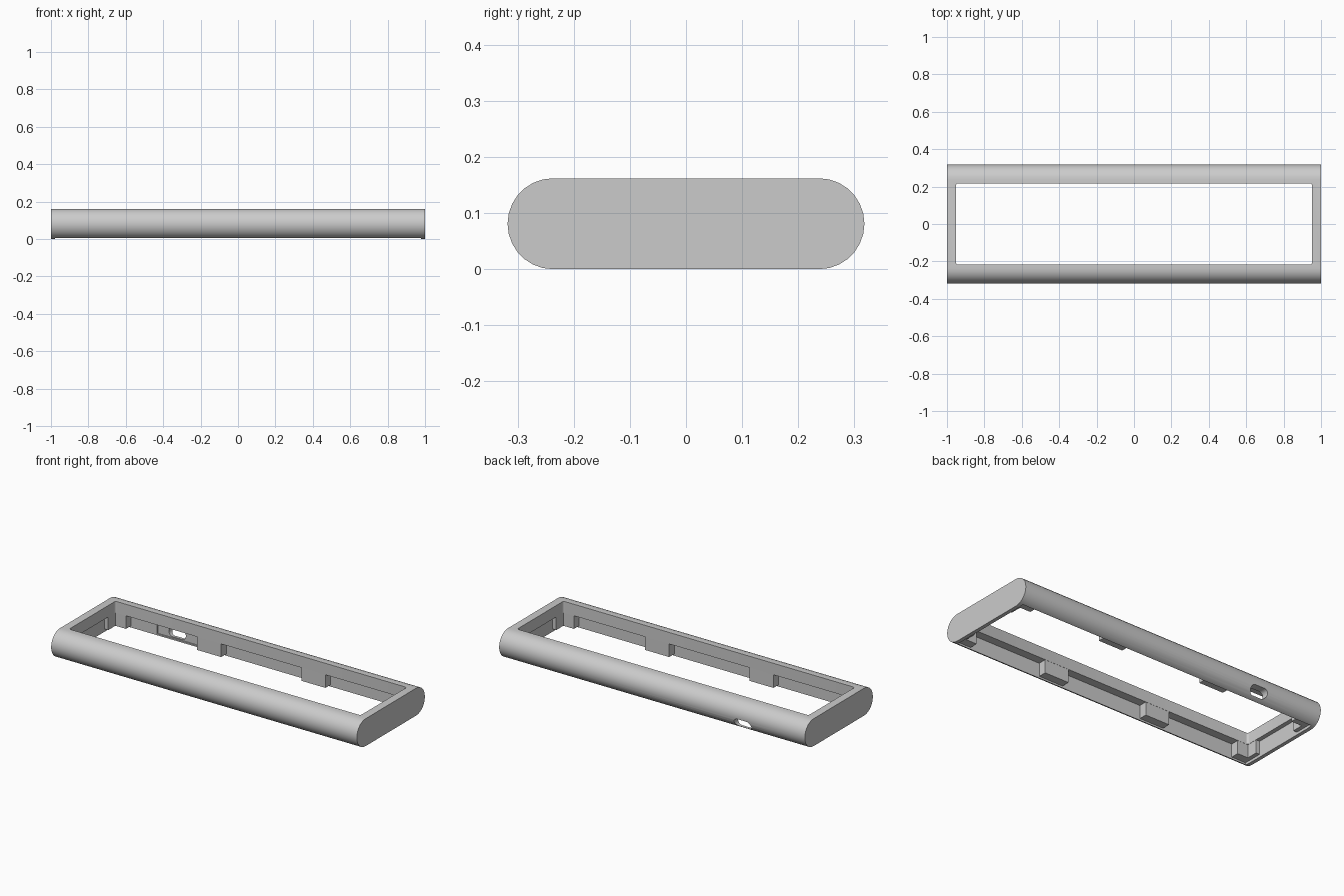
import bpy, bmesh
from math import sin, cos, pi

default = bpy.data.objects.get("Cube")
if default:
    bpy.data.objects.remove(default)

# Colour
grey = bpy.data.materials.new("plain grey")
grey.use_nodes = True
colour = (0.6, 0.6, 0.6, 1)
grey.diffuse_color = colour
grey.node_tree.nodes["Principled BSDF"].inputs["Base Color"].default_value = colour

R = 0.081            # radius of the rounded long edges
HALF_Y = 0.318       # half depth of the frame
OPEN_X, OPEN_Y = 0.953, 0.216
POCKET_X, POCKET_Y = 0.978, 0.265
LEDGE_Z = 0.094


def make_object(name, bm):
    bmesh.ops.recalc_face_normals(bm, faces=bm.faces)
    mesh = bpy.data.meshes.new(name)
    bm.to_mesh(mesh)
    bm.free()
    mesh.materials.append(grey)
    obj = bpy.data.objects.new(name, mesh)
    bpy.context.collection.objects.link(obj)
    return obj


def prism(name, outline, offset):
    """Extrude a closed outline of points along an offset."""
    bm = bmesh.new()
    face = bm.faces.new([bm.verts.new(p) for p in outline])
    out = bmesh.ops.extrude_face_region(bm, geom=[face])
    moved = [v for v in out["geom"] if isinstance(v, bmesh.types.BMVert)]
    bmesh.ops.translate(bm, verts=moved, vec=offset)
    return make_object(name, bm)


def box(name, x0, x1, y0, y1, z0, z1):
    outline = [(x0, y0, z0), (x1, y0, z0), (x1, y1, z0), (x0, y1, z0)]
    return prism(name, outline, (0, 0, z1 - z0))


def round_outline(half_a, half_b, radius, steps):
    """Corner-rounded rectangle as pairs of coordinates."""
    pts = []
    for q, (sa, sb) in enumerate([(1, 1), (-1, 1), (-1, -1), (1, -1)]):
        for i in range(steps + 1):
            t = (q + i / steps) * pi / 2
            pts.append((sa * (half_a - radius) + radius * cos(t),
                        sb * (half_b - radius) + radius * sin(t)))
    return pts


def slot(half_a, radius, steps):
    """Stadium shape as pairs of coordinates."""
    pts = []
    for side in (0, 1):
        for i in range(steps + 1):
            t = -pi / 2 + pi * (side + i / steps)
            pts.append(((1 - 2 * side) * (half_a - radius) + radius * cos(t),
                        radius * sin(t)))
    return pts


def cut(target, cutter):
    cutter.hide_render = True
    mod = target.modifiers.new("cut", "BOOLEAN")
    mod.operation = "DIFFERENCE"
    mod.solver = "EXACT"
    mod.object = cutter
    bpy.context.view_layer.objects.active = target
    bpy.ops.object.modifier_apply(modifier=mod.name)
    bpy.data.objects.remove(cutter)


# Frame body: stadium section running the full width
frame = prism("frame", [(-1, y, z + R) for y, z in slot(HALF_Y, R, 14)], (2, 0, 0))

# Top opening with slightly rounded corners
cut(frame, prism("opening_cutter",
                 [(x, y, -0.1) for x, y in round_outline(OPEN_X, OPEN_Y, 0.012, 4)],
                 (0, 0, 0.4)))

# Wider pocket under the top lip
cut(frame, box("pocket_cutter", -POCKET_X, POCKET_X, -POCKET_Y, POCKET_Y, -0.1, LEDGE_Z))

# Shallow recess and slot for the cable port in the back wall
cut(frame, box("port_recess_cutter", -0.715, -0.43, 0.2, POCKET_Y + 0.008, 0.014, LEDGE_Z - 0.004))
cut(frame, prism("port_cutter",
                 [(x - 0.588, 0.24, z + 0.046) for x, z in slot(0.056, 0.026, 8)],
                 (0, 0.2, 0)))

# Mounting blocks along the long walls, and angled blocks in the corners
BLOCK_Z = 0.016
for sy, depth in ((-1, "front"), (1, "back")):
    for sx, side in ((-1, "right"), (1, "left")):
        def block(name, x0, x1, y0, y1):
            xs, ys = sorted((sx * x0, sx * x1)), sorted((sy * y0, sy * y1))
            box(f"{depth}_{side}_{name}", *xs, *ys, BLOCK_Z, LEDGE_Z + 0.004)
        block("mounting_block", 0.262, 0.42, OPEN_Y + 0.001, POCKET_Y + 0.012)
        block("corner_block", 0.885, POCKET_X + 0.008, OPEN_Y + 0.001, POCKET_Y + 0.008)
        block("corner_block_return", OPEN_X + 0.001, POCKET_X + 0.008, 0.15, OPEN_Y + 0.002)

# Smooth the rounded edges, keep the corners crisp
bpy.ops.object.select_all(action="DESELECT")
frame.select_set(True)
bpy.context.view_layer.objects.active = frame
bpy.ops.object.shade_smooth_by_angle(angle=pi / 6)
